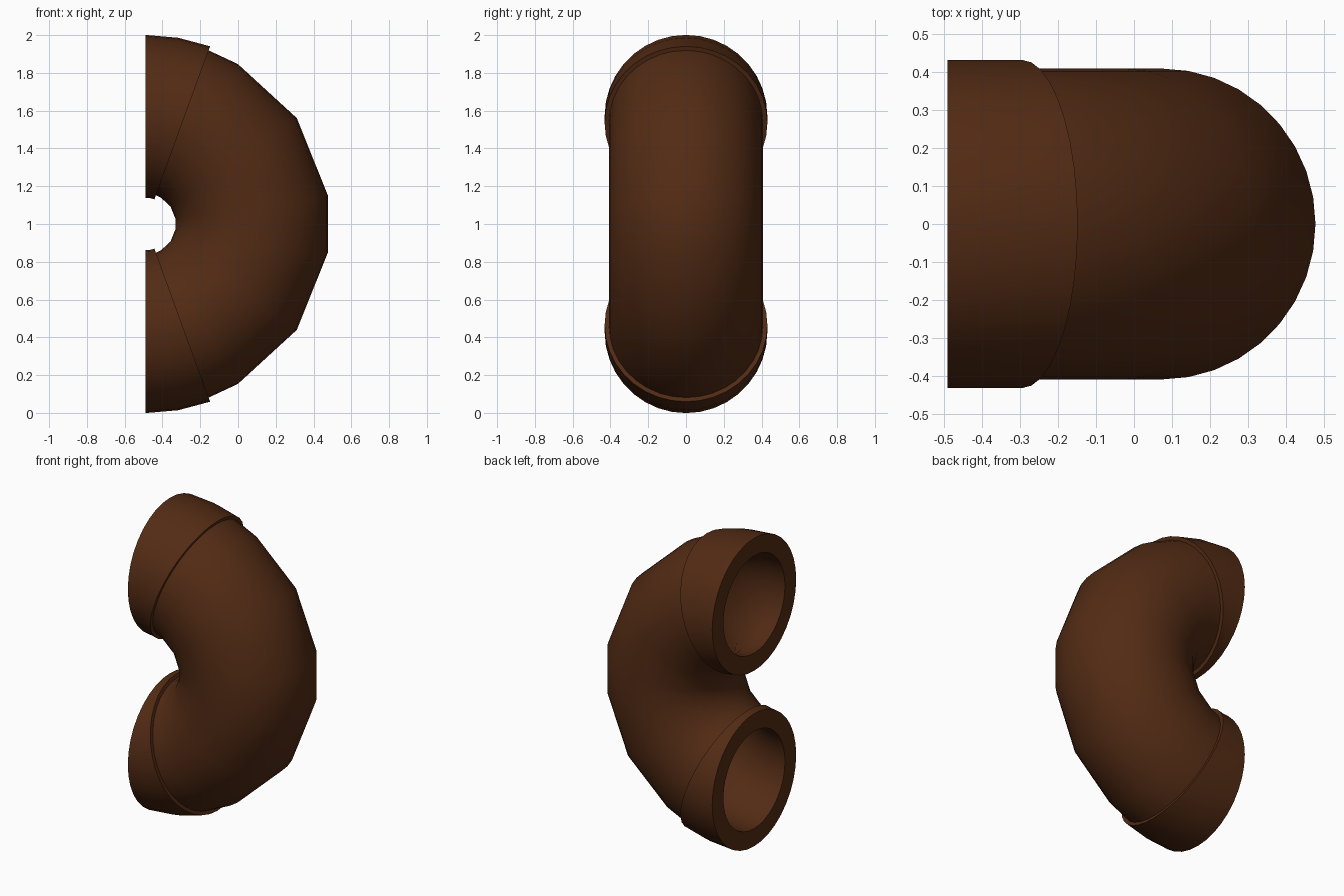
import bpy
from math import sin, cos, radians, tau

if "Cube" in bpy.data.objects:
    bpy.data.objects.remove(bpy.data.objects["Cube"])

SIDES = 36
BEND_X, BEND_Z, BEND_R = -0.49, 1.0, 0.57
TUBE, COLLAR, BORE = 0.408, 0.431, 0.316

brown = bpy.data.materials.new("brown_clay")
brown.diffuse_color = (0.085, 0.024, 0.007, 1)
brown.use_nodes = True
brown.node_tree.nodes["Principled BSDF"].inputs["Base Color"].default_value = brown.diffuse_color


def sweep(name, rings):
    """Skin round sections given as (bend angle, radius) along the U-bend."""
    verts, faces = [], []
    for angle, r in rings:
        a = radians(angle)
        for j in range(SIDES):
            t = tau * j / SIDES
            d = BEND_R + r * cos(t)
            verts.append((BEND_X + d * cos(a), r * sin(t), BEND_Z + d * sin(a)))
    for i in range(len(rings) - 1):
        for j in range(SIDES):
            k = (j + 1) % SIDES
            faces.append((i * SIDES + j, i * SIDES + k,
                          (i + 1) * SIDES + k, (i + 1) * SIDES + j))
    mesh = bpy.data.meshes.new(name)
    mesh.from_pydata(verts, [], faces)
    mesh.materials.append(brown)
    obj = bpy.data.objects.new(name, mesh)
    bpy.context.collection.objects.link(obj)
    bpy.ops.object.select_all(action='DESELECT')
    obj.select_set(True)
    bpy.context.view_layer.objects.active = obj
    # Consistent outward normals
    bpy.ops.object.mode_set(mode='EDIT')
    bpy.ops.mesh.select_all(action='SELECT')
    bpy.ops.mesh.normals_make_consistent(inside=False)
    bpy.ops.object.mode_set(mode='OBJECT')
    bpy.ops.object.shade_smooth_by_angle(angle=radians(40))
    return obj


# Hollow U-bend: outer skin down, bore back up, closed at the ends
stations = [70, 60, 35, 8.8, -8.8, -35, -60, -70]
outer = [(a, TUBE) for a in stations]
inner = [(a, BORE) for a in reversed(stations)]
sweep("bend_pipe", outer + inner + outer[:1])

# Thicker collars at both mouths, with stepped shoulder and flat rim
for name, s in (("upper_collar", 1), ("lower_collar", -1)):
    profile = [(70, BORE), (80, BORE), (90, BORE),
               (90, COLLAR), (80, COLLAR), (70, COLLAR), (70, BORE)]
    sweep(name, [(s * a, r) for a, r in profile])
